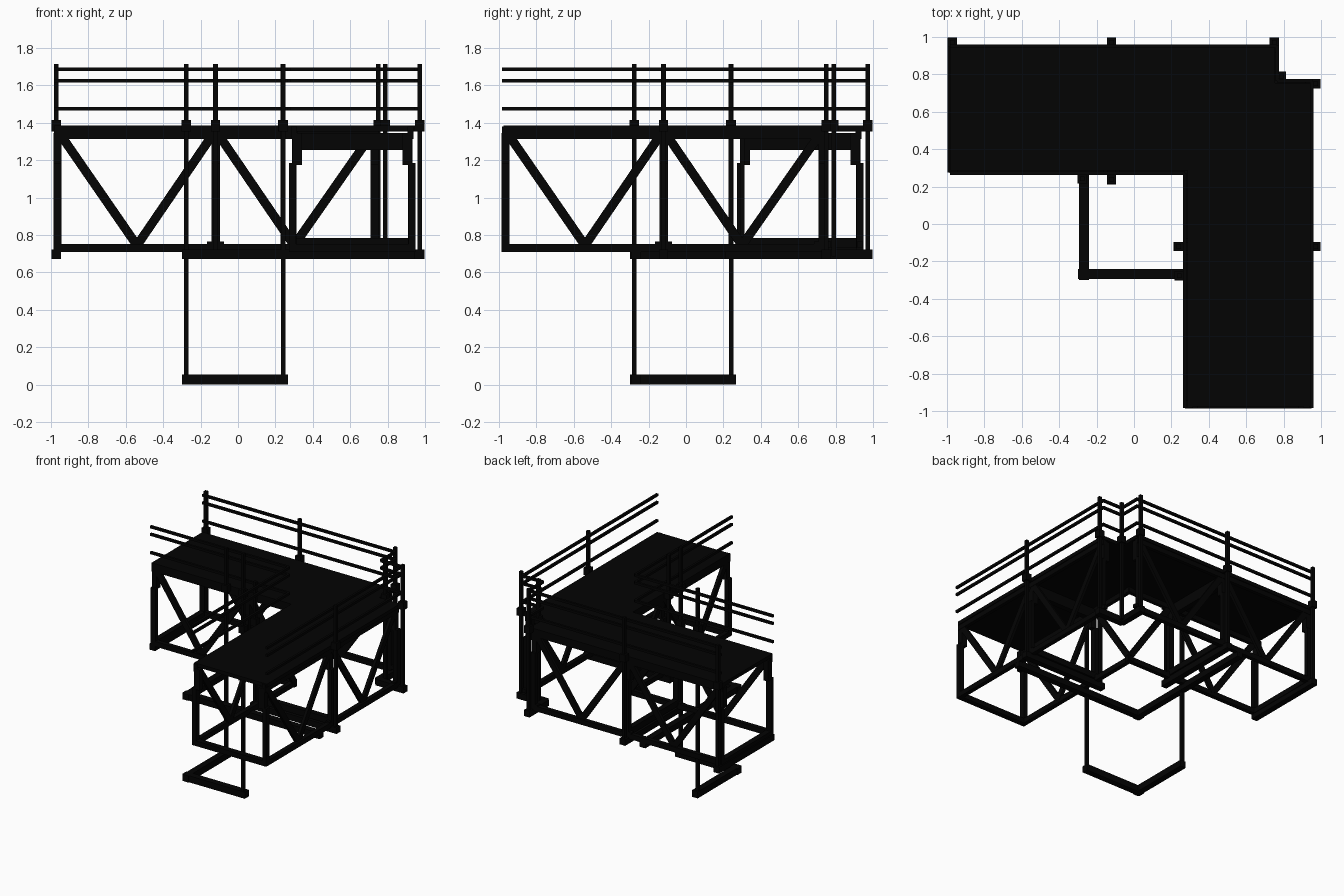
import bpy
from mathutils import Vector

if "Cube" in bpy.data.objects:
    bpy.data.objects.remove(bpy.data.objects["Cube"])

mat = bpy.data.materials.new("dark_steel")
mat.diffuse_color = (0.001, 0.001, 0.001, 1)
mat.use_nodes = True
mat.node_tree.nodes["Principled BSDF"].inputs["Base Color"].default_value = mat.diffuse_color


def mesh_object(name, verts, faces):
    me = bpy.data.meshes.new(name)
    me.from_pydata(verts, [], faces)
    me.materials.append(mat)
    ob = bpy.data.objects.new(name, me)
    bpy.context.collection.objects.link(ob)
    return ob


def beam(name, p, q, side, depth):
    """Bar from p to q; side is its horizontal width, depth the other one."""
    p, q = Vector(p), Vector(q)
    d = (q - p).normalized()
    ref = Vector((0, 0, 1)) if abs(d.z) < 0.99 else Vector((0, 1, 0))
    s = d.cross(ref).normalized()
    t = s.cross(d)
    corners = [(-1, -1), (1, -1), (1, 1), (-1, 1)]
    verts = [e + s * a * side / 2 + t * b * depth / 2 for e in (p, q) for a, b in corners]
    mesh_object(name, verts, [(3, 2, 1, 0), (4, 5, 6, 7), (0, 1, 5, 4),
                              (1, 2, 6, 5), (2, 3, 7, 6), (3, 0, 4, 7)])


def prism(name, outline, z0, z1):
    n = len(outline)
    verts = [(x, y, z) for z in (z0, z1) for x, y in outline]
    faces = [tuple(reversed(range(n))), tuple(range(n, 2 * n))]
    faces += [(i, (i + 1) % n, n + (i + 1) % n, n + i) for i in range(n)]
    mesh_object(name, verts, faces)


# L-shaped walking deck with a notched outer corner
prism("deck", [(-0.985, 0.285), (0.285, 0.285), (0.285, -0.975), (0.945, -0.975),
               (0.945, 0.755), (0.755, 0.755), (0.755, 0.945), (-0.985, 0.945)], 1.36, 1.39)

NODES = [-0.965, -0.54, -0.12, 0.30, 0.73]


def build_arm(tag, swap):
    def P(u, v, z):
        return (v, u, z) if swap else (u, v, z)

    def bar(name, a, b, side, depth):
        beam(f"{tag}_{name}", P(*a), P(*b), side, depth)

    def upright(name, u, v, z0, z1, along, across):
        sx, sy = (across, along) if swap else (along, across)
        bar(name, (u, v, z0), (u, v, z1), sx, sy)

    def post(u, v, z0):
        upright("rail_post", u, v, z0, 1.72, 0.025, 0.025)
        upright("post_bracket", u, v, 1.36, 1.42, 0.05, 0.05)

    # Inner truss stops at the inside corner, outer truss is one bay longer
    for v, inward, bays in ((0.292, 1, 3), (0.93, -1, 4)):
        end = NODES[bays] + 0.02
        m = v + 0.008 * inward
        bar("top_chord", (-0.985, m, 1.353), (end, m, 1.353), 0.03, 0.066)
        bar("bottom_chord", (-0.985, v, 0.737), (end, v, 0.737), 0.036, 0.042)
        # Verticals: lower leg, then an upper leg stepped inwards
        for u in NODES[0:bays + 1:2]:
            upright("lower_leg", u, v, 0.73, 1.19, 0.045, 0.036)
            k = v + 0.025 * inward
            upright("upper_leg", u, k, 1.18, 1.35, 0.045, 0.052)
            if u > -0.9:
                bar("node_plate", (u - 0.045, v, 0.755), (u + 0.045, v, 0.755), 0.034, 0.03)
        # Zigzag diagonals
        for i in range(bays):
            za, zb = (1.365, 0.75) if i % 2 == 0 else (0.75, 1.365)
            bar("diagonal", (NODES[i], m, za), (NODES[i + 1], m, zb), 0.024, 0.048)

    # Cross beams between the trusses
    bar("end_beam", (-0.965, 0.275, 0.737), (-0.965, 0.947, 0.737), 0.045, 0.042)
    bar("floor_beam", (-0.12, 0.3, 0.765), (-0.12, 0.92, 0.765), 0.045, 0.05)
    bar("upper_beam", (-0.12, 0.3, 1.305), (-0.12, 0.92, 1.305), 0.045, 0.09)

    # Outrigger beams carrying the rail posts
    bar("outrigger", (-0.12, 0.212, 0.702), (-0.12, 0.997, 0.702), 0.05, 0.05)
    bar("corner_outrigger", (0.75, 0.74, 0.702), (0.75, 0.997, 0.702), 0.05, 0.05)

    # Rail posts
    post(-0.12, 0.972, 0.69)
    post(-0.12, 0.24, 0.69)
    post(0.75, 0.972, 0.69)
    post(-0.277, 0.242, 0.03)   # tall post standing on the low frame

    # Rails: outer, inner and the short return round the notch
    for z in (1.48, 1.63, 1.692):
        bar("outer_rail", (-0.985, 0.95, z), (0.765, 0.95, z), 0.018, 0.02)
        bar("inner_rail", (-0.985, 0.272, z), (0.272, 0.272, z), 0.018, 0.02)
        bar("notch_rail", (0.765, 0.765, z), (0.765, 0.955, z), 0.018, 0.02)

    # Low ground frame and upper hanging frame
    bar("ground_frame", (-0.3, -0.267, 0.033), (0.267, -0.267, 0.033), 0.052, 0.054)
    bar("hanging_frame", (-0.3, -0.267, 0.702), (0.947, -0.267, 0.702), 0.052, 0.05)


build_arm("left_arm", False)
build_arm("front_arm", True)

# Single post in the notch corner
beam("notch_post", (0.787, 0.79, 0.69), (0.787, 0.79, 1.72), 0.025, 0.025)
beam("notch_post_bracket", (0.787, 0.79, 1.36), (0.787, 0.79, 1.42), 0.05, 0.05)

# Extra end post with its foot beam on the left arm only
beam("end_post", (-0.972, 0.972, 0.69), (-0.972, 0.972, 1.72), 0.025, 0.025)
beam("end_post_bracket", (-0.972, 0.972, 1.36), (-0.972, 0.972, 1.42), 0.05, 0.05)
beam("end_post_foot", (-0.972, 0.275, 0.702), (-0.972, 0.997, 0.702), 0.05, 0.05)

# Settle the ground frame exactly on z = 0
low = min(v.co.z for o in bpy.data.objects for v in o.data.vertices)
for o in bpy.data.objects:
    o.location.z -= low
